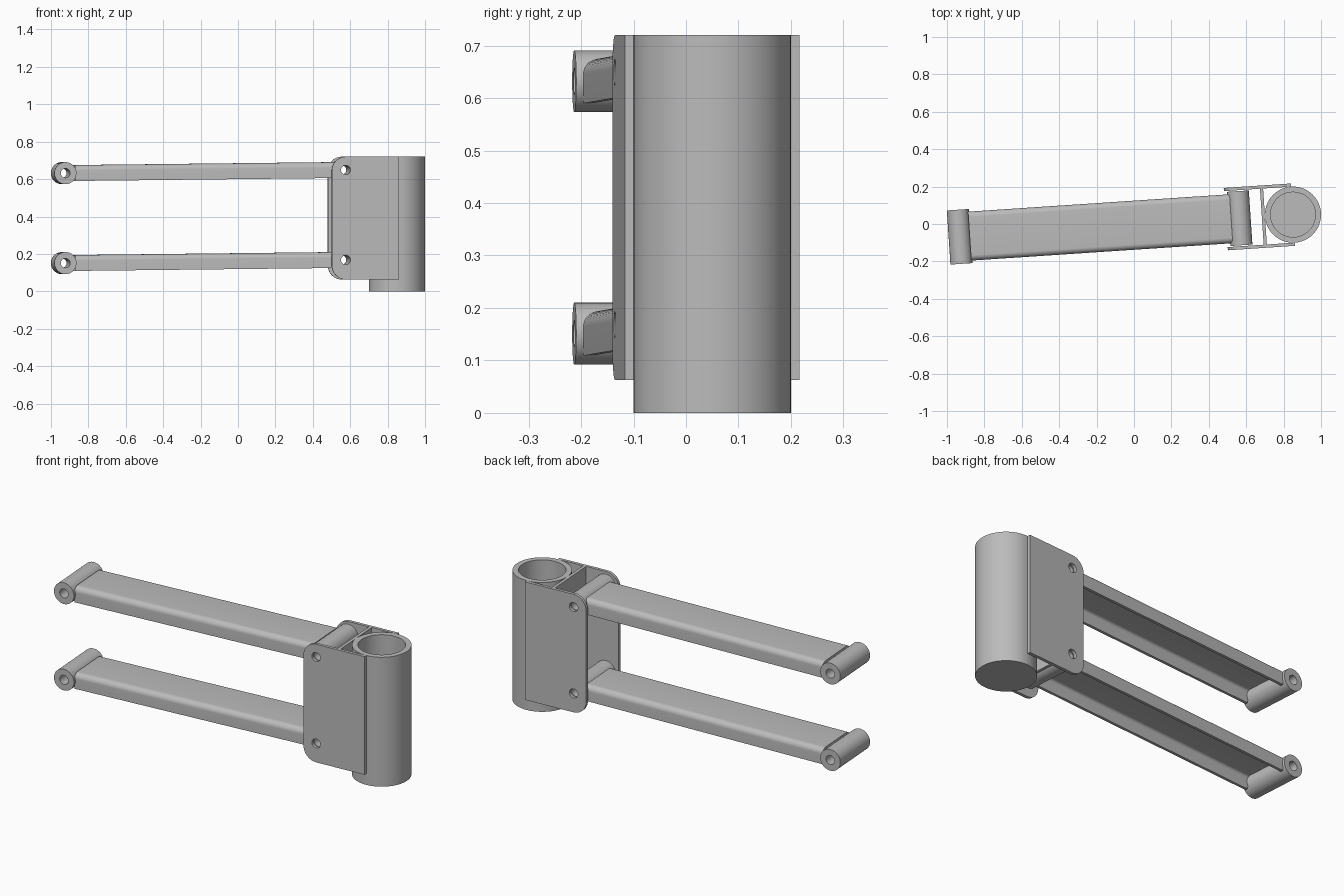
import bpy
import bmesh
from math import sin, cos, pi, radians, atan2, hypot
from mathutils import Matrix, Vector

if "Cube" in bpy.data.objects:
    bpy.data.objects.remove(bpy.data.objects["Cube"], do_unlink=True)

grey = bpy.data.materials.new("plain_grey")
grey.use_nodes = True
grey.diffuse_color = (0.5, 0.5, 0.5, 1)
grey.node_tree.nodes["Principled BSDF"].inputs["Base Color"].default_value = (0.5, 0.5, 0.5, 1)

# Assembly frame: origin on the pivot column axis, arms run along -x
FRAME = Matrix.Translation((0.85, 0.05, 0)) @ Matrix.Rotation(radians(3.8), 4, 'Z')
ACROSS = Matrix.Rotation(pi / 2, 4, 'X')          # profile (x, z), extruded along y
ALONG = Matrix(((0, 0, 1), (1, 0, 0), (0, 1, 0))).to_4x4()  # profile (y, z), along x


def arc(cx, cy, r, start, end, n=10):
    angles = [radians(start + (end - start) * i / n) for i in range(n + 1)]
    return [(cx + r * cos(a), cy + r * sin(a)) for a in angles]


def circle(cx, cy, r, n=48):
    return arc(cx, cy, r, 0, 360, n)[:-1]


def extrude(name, loops, depth, place, turn=Matrix()):
    """Fill closed loops (inner ones become holes) and extrude them about their plane."""
    curve = bpy.data.curves.new(name, 'CURVE')
    curve.dimensions = '2D'
    curve.fill_mode = 'BOTH'
    curve.extrude = depth / 2
    for loop in loops:
        spline = curve.splines.new('POLY')
        spline.points.add(len(loop) - 1)
        for point, (x, y) in zip(spline.points, loop):
            point.co = (x, y, 0, 1)
        spline.use_cyclic_u = True
    helper = bpy.data.objects.new(name + "_profile", curve)
    bpy.context.collection.objects.link(helper)
    graph = bpy.context.evaluated_depsgraph_get()
    mesh = bpy.data.meshes.new_from_object(helper.evaluated_get(graph))
    bpy.data.objects.remove(helper, do_unlink=True)
    bpy.data.curves.remove(curve)

    bm = bmesh.new()
    bm.from_mesh(mesh)
    bmesh.ops.remove_doubles(bm, verts=bm.verts, dist=0.0001)
    bm.transform(FRAME @ Matrix.Translation(place) @ turn)
    bmesh.ops.recalc_face_normals(bm, faces=bm.faces)
    bm.to_mesh(mesh)
    bm.free()
    mesh.name = name
    mesh.materials.clear()
    mesh.materials.append(grey)
    obj = bpy.data.objects.new(name, mesh)
    bpy.context.collection.objects.link(obj)
    bpy.ops.object.select_all(action='DESELECT')
    obj.select_set(True)
    bpy.context.view_layer.objects.active = obj
    bpy.ops.object.shade_smooth_by_angle(angle=radians(30))
    return obj


TOP, BASE, SHEET = 0.72, 0.063, 0.017
COLUMN_R, BUSH_R, BOLT_R = 0.15, 0.059, 0.025
INNER_U, OUTER_U, DROP = -0.286, -1.786, 0.017
PIVOTS = {"lower": 0.168, "upper": 0.649}

# Hollow pivot column with closed bottom
FLOOR = 0.03
extrude("column_tube", [circle(0, 0, COLUMN_R, 96), circle(0, 0, 0.12, 96)],
        TOP - FLOOR, (0, 0, (TOP + FLOOR) / 2))
extrude("column_floor", [circle(0, 0, COLUMN_R, 96)], FLOOR, (0, 0, FLOOR / 2))

# Side plates with rounded outer corners and bolt holes
EDGE, ROUND = -0.36, 0.075
outline = ([(0, BASE), (0, TOP)]
           + arc(EDGE + ROUND, TOP - ROUND, ROUND, 90, 180)
           + arc(EDGE + ROUND, BASE + ROUND, ROUND, 180, 270))
bolt_holes = [circle(INNER_U, z, BOLT_R) for z in PIVOTS.values()]
for side, sign in (("front", -1), ("back", 1)):
    extrude(side + "_plate", [outline] + bolt_holes, SHEET,
            (0, sign * (COLUMN_R + SHEET / 2), 0), ACROSS)

# Web joining the side plates beside the column
web = [(-COLUMN_R, BASE), (COLUMN_R, BASE), (COLUMN_R, TOP), (-COLUMN_R, TOP)]
extrude("cross_web", [web], SHEET, (-COLUMN_R - SHEET / 2, 0, 0), ALONG)

# Channel section, open underneath, with rounded top edges
HALF_W, HALF_H, WALL, BEND = 0.131, 0.0425, 0.015, 0.03


def channel_half(inset):
    w, h, r = HALF_W - inset, HALF_H - inset, BEND - inset
    right = [(w, -HALF_H)] + arc(w - r, h - r, r, 0, 90)
    return right + [(-x, y) for x, y in reversed(right)]


channel = channel_half(0) + channel_half(WALL)[::-1]
START, END = OUTER_U + 0.054, INNER_U - 0.045
PITCH = Matrix.Rotation(-atan2(DROP, INNER_U - OUTER_U), 4, 'Y')

# Two parallel arms with a bushing at each end
for level, z in PIVOTS.items():
    bushing = [circle(0, 0, BUSH_R), circle(0, 0, BOLT_R)]
    extrude(level + "_inner_bushing", bushing, 0.29, (INNER_U, 0, z), ACROSS)
    extrude(level + "_outer_bushing", bushing, 0.29, (OUTER_U, 0, z - DROP), ACROSS)
    middle = (START + END) / 2
    extrude(level + "_arm", [channel], END - START,
            (middle, 0, z - DROP / 2), PITCH @ ALONG)
